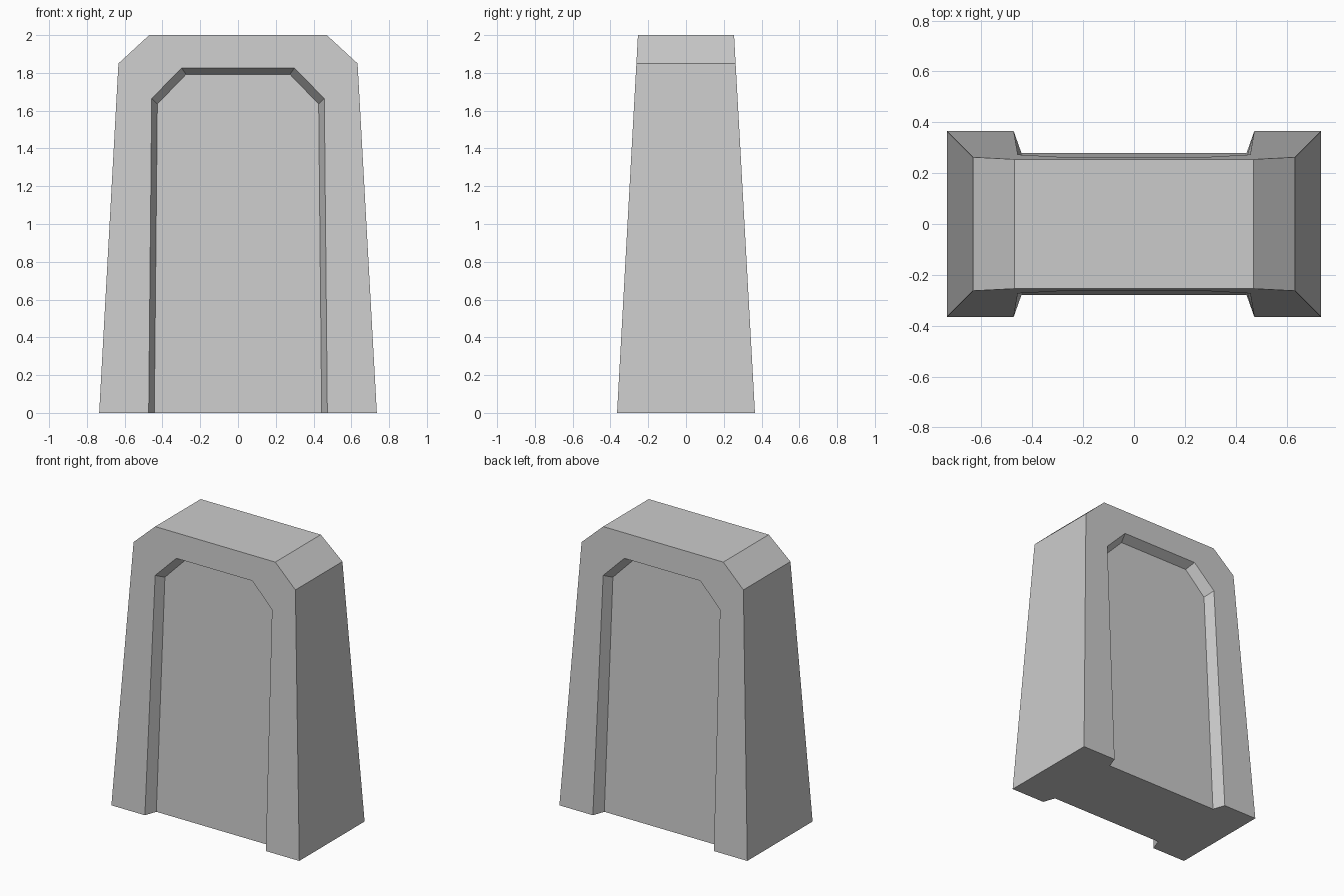
import bpy, bmesh

if "Cube" in bpy.data.objects:
    bpy.data.objects.remove(bpy.data.objects["Cube"])


def arch(points):
    """Mirror a right-hand half profile into a full open arch, right to left."""
    return points + [(-x, z) for x, z in reversed(points)]


# Half profiles (x, z): block outline, recess rim, recess floor
outline = arch([(0.735, 0), (0.633, 1.85), (0.47, 2.0)])
rim = arch([(0.473, 0), (0.457, 1.665), (0.298, 1.825)])
floor = arch([(0.443, 0), (0.427, 1.635), (0.275, 1.792)])


def face_y(z):
    return 0.365 - 0.0553 * z


def floor_y(z):
    return 0.28 - 0.0446 * z


bm = bmesh.new()


def ring(profile, depth, side):
    return [bm.verts.new((x, side * depth(z), z)) for x, z in profile]


def bridge(a, b):
    for i in range(len(a) - 1):
        bm.faces.new((a[i], a[i + 1], b[i + 1], b[i]))


# Front and back: arch border, slanted recess walls, recessed panel
rings = {}
for side in (-1, 1):
    o, r, f = ring(outline, face_y, side), ring(rim, face_y, side), ring(floor, floor_y, side)
    bridge(o, r)
    bridge(r, f)
    bm.faces.new(f)
    rings[side] = (o, r, f)

# Sides, chamfers and top
bridge(rings[-1][0], rings[1][0])

# Underside
foot = [[k[0] for k in rings[s]] + [k[-1] for k in reversed(rings[s])] for s in (-1, 1)]
bm.faces.new(foot[0] + foot[1][::-1])

bmesh.ops.recalc_face_normals(bm, faces=bm.faces)
mesh = bpy.data.meshes.new("stone_block")
bm.to_mesh(mesh)
bm.free()
bpy.context.collection.objects.link(bpy.data.objects.new("stone_block", mesh))
